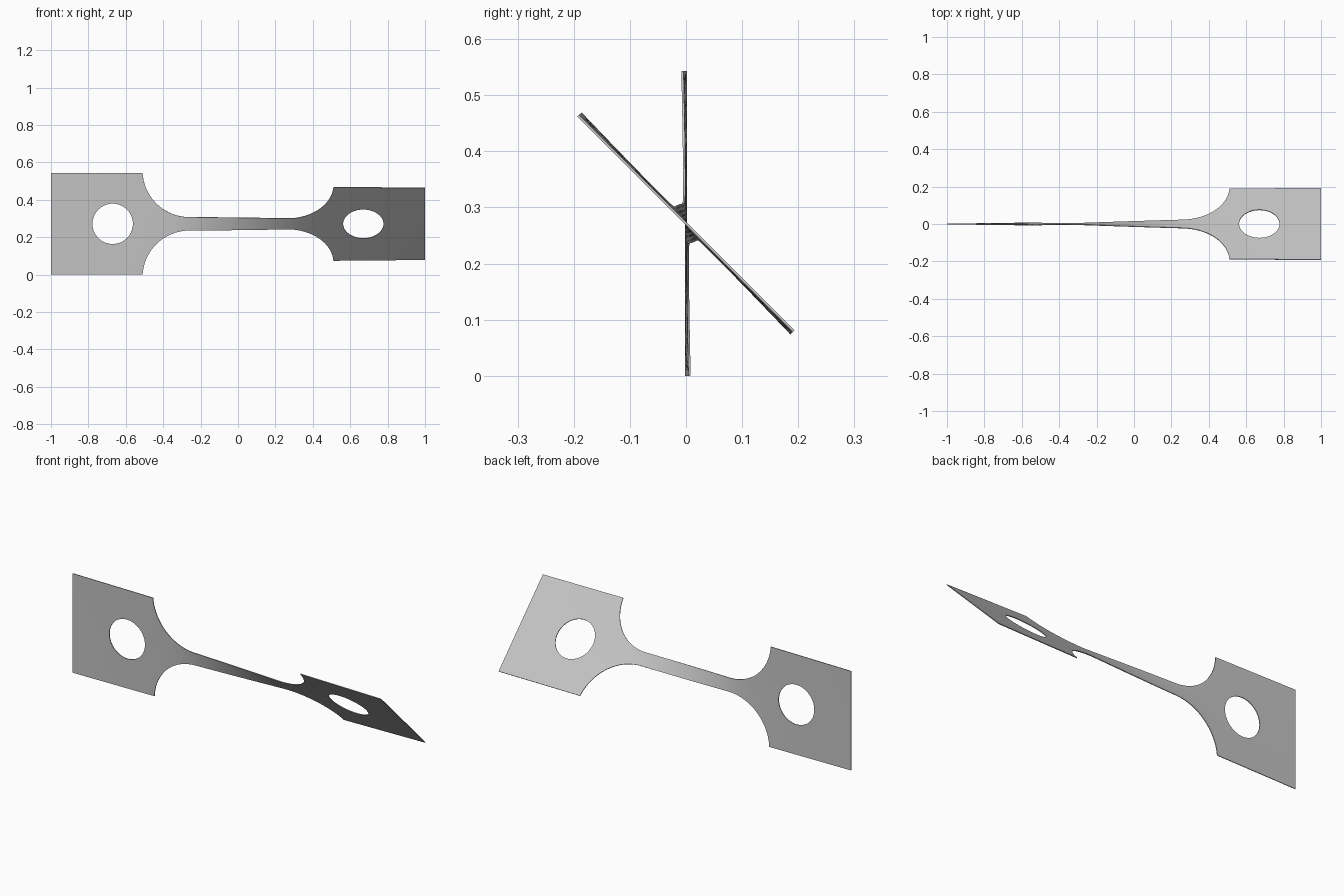
import bpy, bmesh, math

cube = bpy.data.objects.get("Cube")
if cube:
    bpy.data.objects.remove(cube)

END_HALF, NECK_HALF = 0.2715, 0.036     # half widths of tab and neck
NECK_END, TAB_START = 0.26, 0.51        # where the fillet begins and ends
HOLE_X, HOLE_R = 0.67, 0.108
THICKNESS, TWIST, ROWS = 0.004, math.radians(45), 4

run, rise = TAB_START - NECK_END, END_HALF - NECK_HALF
FILLET = (run ** 2 + rise ** 2) / (2 * rise)


def half_width(x):
    x = abs(x)
    if x >= TAB_START - 1e-6:
        return END_HALF
    if x <= NECK_END:
        return NECK_HALF
    return NECK_HALF + FILLET - math.sqrt(FILLET ** 2 - (x - NECK_END) ** 2)


def hole_half(x):
    return math.sqrt(max(0, HOLE_R ** 2 - (abs(x) - HOLE_X) ** 2))


# Stations along one half: neck, fillet, tab with hole
stations = [NECK_END * i / 16 for i in range(16)]
sweep = math.atan2(run, FILLET - rise)
stations += [NECK_END + FILLET * math.sin(sweep * i / 20) for i in range(20)]
stations += [TAB_START]
stations += [HOLE_X - HOLE_R * math.cos(math.pi * i / 32) for i in range(33)]
stations += [0.85, 1.0]
stations = [-x for x in reversed(stations[1:])] + stations

# The narrow neck takes nearly all of the twist
angles = [0.0]
for a, b in zip(stations, stations[1:]):
    angles.append(angles[-1] + (b - a) / half_width((a + b) / 2) ** 1.5)
angles = [TWIST * a / angles[-1] for a in angles]

# Upper and lower bands, parted by the holes
bm = bmesh.new()
for side in (1, -1):
    previous = None
    for x, angle in zip(stations, angles):
        inner, outer = hole_half(x), half_width(x)
        column = []
        for r in range(ROWS + 1):
            v = side * (inner + (outer - inner) * r / ROWS)
            column.append(bm.verts.new((x, -v * math.sin(angle),
                                        END_HALF + v * math.cos(angle))))
        if previous:
            for r in range(ROWS):
                quad = [previous[r], column[r], column[r + 1], previous[r + 1]]
                bm.faces.new(quad if side > 0 else quad[::-1])
        previous = column
bmesh.ops.remove_doubles(bm, verts=bm.verts, dist=1e-5)
bmesh.ops.recalc_face_normals(bm, faces=bm.faces)
mesh = bpy.data.meshes.new("twisted_strip")
bm.to_mesh(mesh)
bm.free()
strip = bpy.data.objects.new("twisted_strip", mesh)
bpy.context.collection.objects.link(strip)

# Plain grey metal
grey = bpy.data.materials.new("light_grey")
grey.use_nodes = True
grey.diffuse_color = (0.55, 0.55, 0.55, 1)
grey.node_tree.nodes["Principled BSDF"].inputs["Base Color"].default_value = grey.diffuse_color
mesh.materials.append(grey)

# Sheet thickness
solid = strip.modifiers.new("thickness", 'SOLIDIFY')
solid.thickness = THICKNESS
solid.offset = 0
bpy.context.view_layer.objects.active = strip
strip.select_set(True)
bpy.ops.object.modifier_apply(modifier=solid.name)
bpy.ops.object.shade_smooth_by_angle(angle=math.radians(30))
